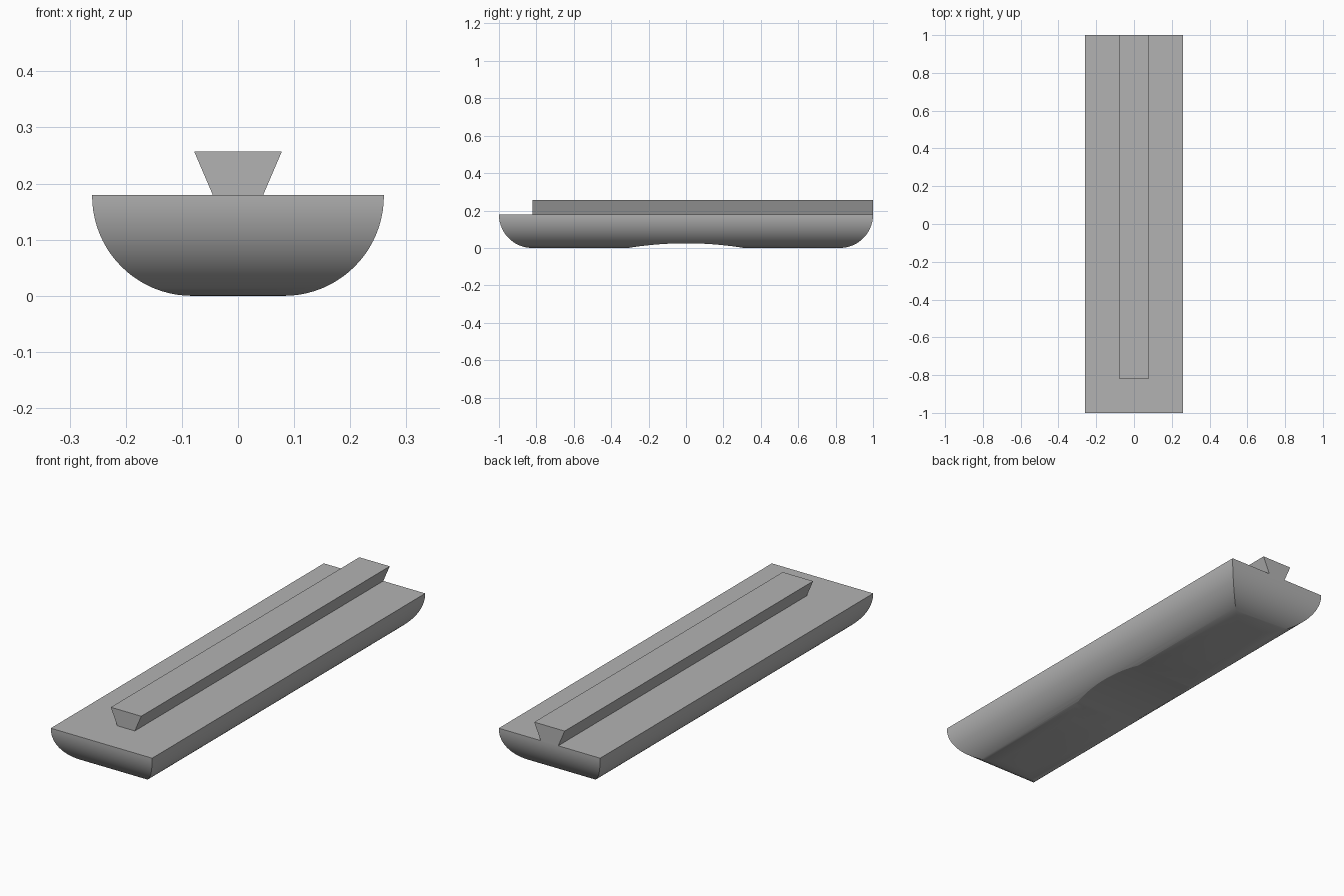
import bpy, bmesh, math
from mathutils import Vector

cube = bpy.data.objects.get("Cube")
if cube:
    bpy.data.objects.remove(cube, do_unlink=True)

WIDTH, LENGTH, DECK, RADIUS = 0.26, 1.0, 0.18, 0.178
SCOOP, SCOOP_HEIGHT = 0.31, 0.025

grey = bpy.data.materials.new("plain_grey")
grey.use_nodes = True
colour = (0.45, 0.45, 0.45, 1)
grey.diffuse_color = colour
grey.node_tree.nodes["Principled BSDF"].inputs["Base Color"].default_value = colour


def prism(name, profile, axis, start, end):
    """Extrude a closed (u, z) profile along the x or y axis."""
    bm = bmesh.new()
    place = (lambda u, z: (start, u, z)) if axis == "x" else (lambda u, z: (u, start, z))
    face = bm.faces.new([bm.verts.new(place(u, z)) for u, z in profile])
    extruded = bmesh.ops.extrude_face_region(bm, geom=[face])
    shift = Vector((end - start, 0, 0) if axis == "x" else (0, end - start, 0))
    moved = [v for v in extruded["geom"] if isinstance(v, bmesh.types.BMVert)]
    bmesh.ops.translate(bm, verts=moved, vec=shift)
    bmesh.ops.recalc_face_normals(bm, faces=bm.faces)
    mesh = bpy.data.meshes.new(name)
    bm.to_mesh(mesh)
    bm.free()
    mesh.materials.append(grey)
    obj = bpy.data.objects.new(name, mesh)
    bpy.context.collection.objects.link(obj)
    return obj


def rounded_base(half, middle=()):
    """Flat top with a quarter-round at each lower corner."""
    steps = 20
    right = []
    for i in range(steps + 1):
        a = math.pi / 2 * i / steps
        right.append((half - RADIUS + RADIUS * math.sin(a), RADIUS * (1 - math.cos(a))))
    right.append((half, DECK))
    left = [(-u, z) for u, z in reversed(right)]
    return left + list(middle) + right


# Shallow arch across the underside
arch = []
for i in range(25):
    t = i / 12 - 1
    arch.append((SCOOP * t, SCOOP_HEIGHT * (1 - t * t)))

# Body: lengthwise and crosswise profiles intersected, giving mitred rounds
body = prism("body", rounded_base(WIDTH), "y", -LENGTH, LENGTH)
cutter = prism("body_side_profile", rounded_base(LENGTH, arch), "x", -0.4, 0.4)
cut = body.modifiers.new("Side profile", "BOOLEAN")
cut.operation = "INTERSECT"
cut.solver = "EXACT"
cut.object = cutter
bpy.ops.object.select_all(action="DESELECT")
body.select_set(True)
bpy.context.view_layer.objects.active = body
bpy.ops.object.modifier_apply(modifier=cut.name)
bpy.data.objects.remove(cutter, do_unlink=True)
bpy.ops.object.shade_smooth_by_angle(angle=math.radians(25))

# Dovetail rail, flush with the back end
prism("dovetail_rail", [(-0.045, DECK), (0.045, DECK), (0.078, 0.257), (-0.078, 0.257)],
      "y", -0.82, LENGTH)
